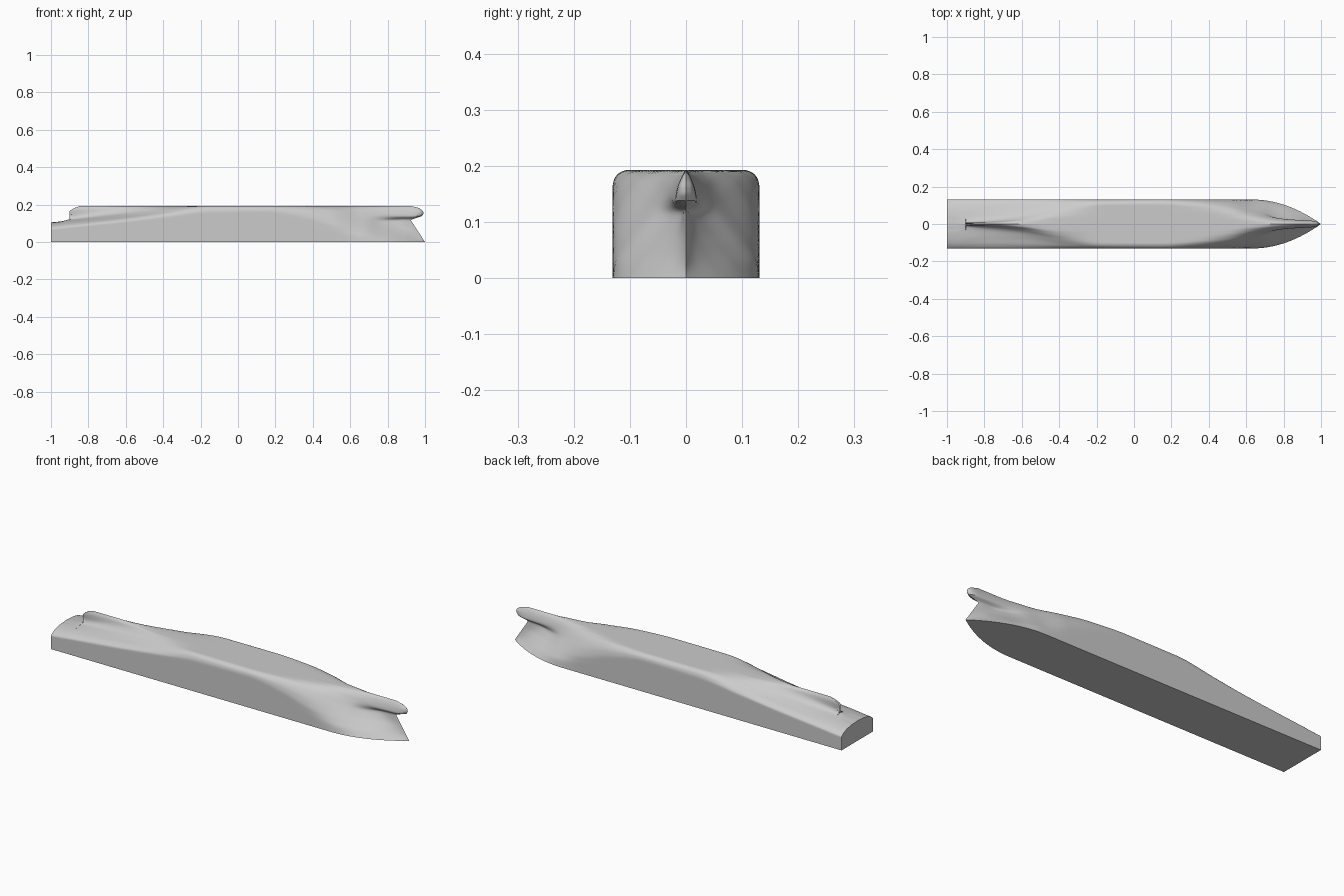
import bpy
import bmesh
import math

if "Cube" in bpy.data.objects:
    bpy.data.objects.remove(bpy.data.objects["Cube"], do_unlink=True)

BEAM = 0.131      # half width of the deck
KEEL = 0.193      # height of the flat bottom
MM = 0.001

# Each station: x, keel height, then (half width, height) from deck edge to keel
OVERHANG = [
    (-1.0, 105, [(131, 40), (131, 68), (115, 84), (85, 96), (45, 103), (25, 104), (12, 105)]),
    (-0.95, 110, [(131, 41), (131, 72), (115, 89), (82, 101), (40, 108), (22, 109), (10, 110)]),
    (-0.9, 122, [(131, 43), (131, 78), (115, 95), (80, 108), (30, 117), (12, 120), (5, 121)]),
]
AFT_BODY = [
    (-0.9, 193, [(131, 43), (131, 78), (115, 95), (80, 108), (10, 122), (5, 142), (7, 165)]),
    (-0.8, 193, [(131, 46), (131, 88), (112, 106), (75, 118), (25, 132), (11, 150), (7, 176)]),
    (-0.6, 193, [(131, 60), (131, 108), (115, 126), (78, 140), (45, 155), (28, 172), (15, 188)]),
    (-0.4, 193, [(131, 70), (131, 130), (122, 148), (100, 163), (78, 176), (58, 186), (33, 192)]),
    (-0.15, 193, [(131, 90), (131, 155), (127, 175), (117, 188), (100, 193), (70, 193), (35, 193)]),
]
FORE_BODY = [
    (0.15, 193, [(131, 90), (131, 158), (128, 176), (118, 188), (102, 193), (70, 193), (35, 193)]),
    (0.35, 193, [(131, 70), (131, 125), (126, 155), (113, 178), (92, 191), (62, 193), (30, 193)]),
    (0.5, 193, [(131, 50), (130, 85), (121, 120), (104, 153), (82, 178), (52, 191), (25, 193)]),
    (0.65, 193, [(126, 30), (112, 60), (92, 92), (70, 125), (52, 155), (36, 178), (17, 191)]),
    (0.8, 193, [(88, 25), (64, 55), (41, 85), (26, 116), (28, 140), (22, 164), (11, 185)]),
    (0.9, 193, [(45, 25), (28, 55), (14, 85), (7, 117), (21, 138), (17, 161), (8, 183)]),
    (0.96, 193, [(15, 25), (9, 55), (5, 85), (4, 118), (18, 138), (15, 160), (7, 182)]),
    (0.985, 193, [(5, 25), (3, 55), (2, 85), (2, 118), (12, 138), (11, 160), (5, 182)]),
    (1.0, 193, [(0, 25), (0, 55), (0, 85), (0, 118), (0, 138), (0, 160), (0, 182)]),
]
# Side profiles of the ends: (height, x)
STEM = [(0, 1.0), (0.115, 0.925), (0.12, 0.924), (0.126, 0.945), (0.138, 0.982),
        (0.15, 0.992), (0.165, 0.99), (0.182, 0.968), (0.193, 0.925)]
STERN_POST = [(0.118, -0.9), (0.135, -0.887), (0.145, -0.89), (0.155, -0.905),
              (0.165, -0.902), (0.18, -0.88), (0.193, -0.845)]


def linear(table, t):
    """Piecewise linear lookup in (key, value) pairs."""
    if t <= table[0][0]:
        return table[0][1]
    for (a, va), (b, vb) in zip(table, table[1:]):
        if t <= b:
            return va + (vb - va) * (t - a) / (b - a)
    return table[-1][1]


def spline(keys, values, t):
    """Smooth curve through the values, with flat spots kept flat."""
    i = 0
    while i < len(keys) - 2 and t > keys[i + 1]:
        i += 1
    steps = [(values[j + 1] - values[j]) / (keys[j + 1] - keys[j]) for j in range(len(keys) - 1)]

    def slope(j):
        if j == 0 or j == len(keys) - 1:
            return steps[min(j, len(steps) - 1)]
        a, b = steps[j - 1], steps[j]
        return 2 * a * b / (a + b) if a * b > 0 else 0
    h = keys[i + 1] - keys[i]
    s = (t - keys[i]) / h
    lift = s * s * (3 - 2 * s)
    return (values[i] * (1 - lift) + values[i + 1] * lift
            + h * s * (1 - s) * ((1 - s) * slope(i) - s * slope(i + 1)))


def deck_width(x):
    t = max(0, (x - 0.63) / 0.37)
    return BEAM * (1 - t ** 2)


def loft(stations, xs, girth_steps=5):
    """Return rings of points, one for each x, deck edge to keel and back."""
    keys = [s[0] for s in stations]
    count = len(stations[0][2])
    rings = []
    for x in xs:
        ys, zs = [deck_width(x)], [0]
        for k in range(count):
            ys.append(spline(keys, [s[2][k][0] * MM for s in stations], x))
            zs.append(spline(keys, [s[2][k][1] * MM for s in stations], x))
        ys.append(0)
        zs.append(spline(keys, [s[1] * MM for s in stations], x))
        params = list(range(count + 2))
        half = []
        for j in range((count + 1) * girth_steps + 1):
            t = j / girth_steps
            y, z = spline(params, ys, t), spline(params, zs, t)
            px = x
            if x > 0.7:        # lean the forward sections to the stem
                px = 0.7 + (x - 0.7) / 0.3 * (linear(STEM, z) - 0.7)
            elif stations is not OVERHANG and z > 0.118:
                px = max(x, linear(STERN_POST, z))
            half.append((px, y, z))
        rings.append(half + [(a, -b, c) for a, b, c in reversed(half[:-1])])
    return rings


def spread(a, b, n):
    return [a + (b - a) * i / n for i in range(n + 1)]


# Hull shell, keel up, with the flat deck on the ground
body_xs = spread(-0.9, -0.8, 12) + spread(-0.8, 0.8, 80)[1:]
body_xs += [0.8 + 0.2 * math.sin(i / 24 * math.pi / 2) for i in range(1, 25)]
rings = loft(OVERHANG, spread(-1, -0.9, 8)) + loft(AFT_BODY + FORE_BODY, body_xs)

bm = bmesh.new()
rows = [[bm.verts.new(p) for p in ring] for ring in rings]
for a, b in zip(rows, rows[1:]):
    n = len(a)
    for j in range(n):          # the closing face of each ring is the deck
        k = (j + 1) % n
        bm.faces.new((a[j], a[k], b[k], b[j]))
bm.faces.new(rows[0])           # transom
bmesh.ops.remove_doubles(bm, verts=bm.verts, dist=0.00005)
bmesh.ops.dissolve_degenerate(bm, edges=bm.edges, dist=0.00005)
bmesh.ops.recalc_face_normals(bm, faces=bm.faces)

mesh = bpy.data.meshes.new("ship_hull")
bm.to_mesh(mesh)
bm.free()
hull = bpy.data.objects.new("ship_hull", mesh)
bpy.context.collection.objects.link(hull)

# Plain grey paint
grey = bpy.data.materials.new("hull_grey")
grey.use_nodes = True
colour = (0.6, 0.6, 0.6, 1)
grey.diffuse_color = colour
grey.node_tree.nodes["Principled BSDF"].inputs["Base Color"].default_value = colour
mesh.materials.append(grey)

bpy.context.view_layer.objects.active = hull
hull.select_set(True)
bpy.ops.object.shade_smooth_by_angle(angle=math.radians(35))
